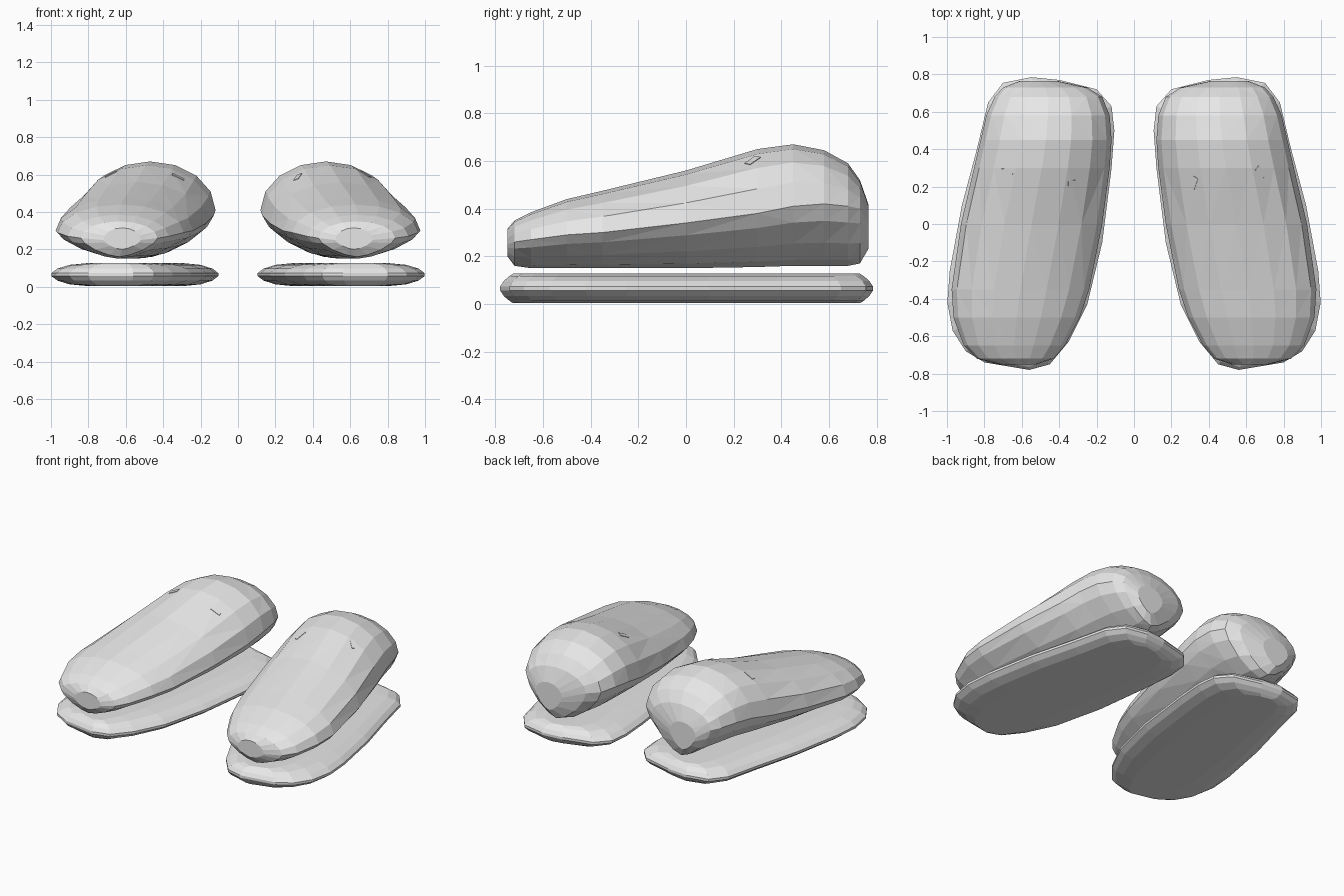
import bpy
import bmesh
from math import cos, sin, pi
from mathutils import Vector
from mathutils.bvhtree import BVHTree

if "Cube" in bpy.data.objects:
    bpy.data.objects.remove(bpy.data.objects["Cube"], do_unlink=True)

grey = bpy.data.materials.new("light_grey")
grey.use_nodes = True
grey.diffuse_color = (0.8, 0.8, 0.8, 1)
grey.node_tree.nodes["Principled BSDF"].inputs["Base Color"].default_value = (0.8, 0.8, 0.8, 1)


def finish(name, bm):
    """Turn a bmesh into a flat-shaded object."""
    bmesh.ops.recalc_face_normals(bm, faces=bm.faces)
    mesh = bpy.data.meshes.new(name)
    bm.to_mesh(mesh)
    mesh.materials.append(grey)
    obj = bpy.data.objects.new(name, mesh)
    bpy.context.collection.objects.link(obj)
    return obj


def loft(rings):
    """Skin closed rings of equal length and cap both ends."""
    bm = bmesh.new()
    loops = [[bm.verts.new(p) for p in ring] for ring in rings]
    n = len(loops[0])
    for a, b in zip(loops, loops[1:]):
        for i in range(n):
            j = (i + 1) % n
            bm.faces.new((a[i], a[j], b[j], b[i]))
    bm.faces.new(loops[0])
    bm.faces.new(loops[-1])
    return bm


# Sole outline seen from above
OUTLINE = [(.105, .5), (.12, .63), (.2, .72), (.4, .77), (.55, .785), (.7, .755),
           (.78, .65), (.84, .4), (.92, .1), (.985, -.25), (.998, -.42), (.97, -.57),
           (.9, -.68), (.8, -.74), (.56, -.78), (.45, -.75), (.35, -.63), (.25, -.43),
           (.17, -.1), (.12, .3)]
# Sole rim steps: inset across, inset along, height from the middle
RIM = [(.5, .93, .062), (.76, .95, .052), (.92, .98, .032), (1, 1, .008)]

# Upper sections: y, inner x, outer x, bottom, widest height, top
SECTIONS = [(-.75, .52, .72, .20, .25, .315), (-.72, .43, .84, .16, .26, .35),
            (-.65, .37, .91, .15, .27, .385), (-.5, .29, .965, .15, .29, .44),
            (-.35, .24, .975, .15, .30, .475), (0, .17, .925, .15, .34, .56),
            (.3, .13, .855, .155, .38, .65), (.45, .12, .82, .16, .41, .67),
            (.58, .13, .79, .16, .42, .645), (.68, .17, .745, .16, .41, .59),
            (.73, .25, .70, .17, .40, .52), (.765, .41, .61, .23, .34, .42)]


def midline(y):
    return .55 - .13 * y


def sole_ring(side, across, along, z):
    ring = []
    for x, y in OUTLINE:
        y2 = y * along
        ring.append((side * (midline(y2) + (x - midline(y)) * across), y2, z))
    return ring


def upper_ring(side, y, x0, x1, bottom, wide, top, sides=16):
    ring = []
    for i in range(sides):
        a = 2 * pi * i / sides
        c, s = cos(a), sin(a)
        if s >= 0:
            z = wide + (top - wide) * s
        else:
            # The underside tapers more sharply than the top
            c = abs(c) ** 1.35 * (1 if c > 0 else -1)
            z = wide - (wide - bottom) * abs(s) ** 1.35
        ring.append((side * ((x0 + x1) / 2 + (x1 - x0) / 2 * c), y, z))
    return ring


for side, label in ((1, "left"), (-1, "right")):
    # Flat sole with a tapered rim
    steps = [(a, b, .065 + h) for a, b, h in RIM]
    steps += [(a, b, .065 - h) for a, b, h in reversed(RIM)]
    finish(label + "_sole", loft([sole_ring(side, *s) for s in steps]))

    # Rounded upper, high at the heel and low at the toe
    upper = loft([upper_ring(side, *s) for s in SECTIONS])
    bmesh.ops.triangulate(upper, faces=[f for f in upper.faces if len(f.verts) == 4])
    tree = BVHTree.FromBMesh(upper)
    finish(label + "_upper", upper)

    # Small tabs lying on the upper
    for place, x, y in (("inner", .32, .22), ("outer", .68, .28)):
        hit, normal, _, _ = tree.ray_cast(Vector((side * x, y, 2)), Vector((0, 0, -1)))
        bm = bmesh.new()
        bmesh.ops.create_cube(bm, size=1)
        bmesh.ops.scale(bm, vec=(.07, .03, .006), verts=bm.verts)
        tab = finish(label + "_" + place + "_tab", bm)
        tab.location = hit
        tab.rotation_euler = Vector((0, 0, 1)).rotation_difference(normal).to_euler()
